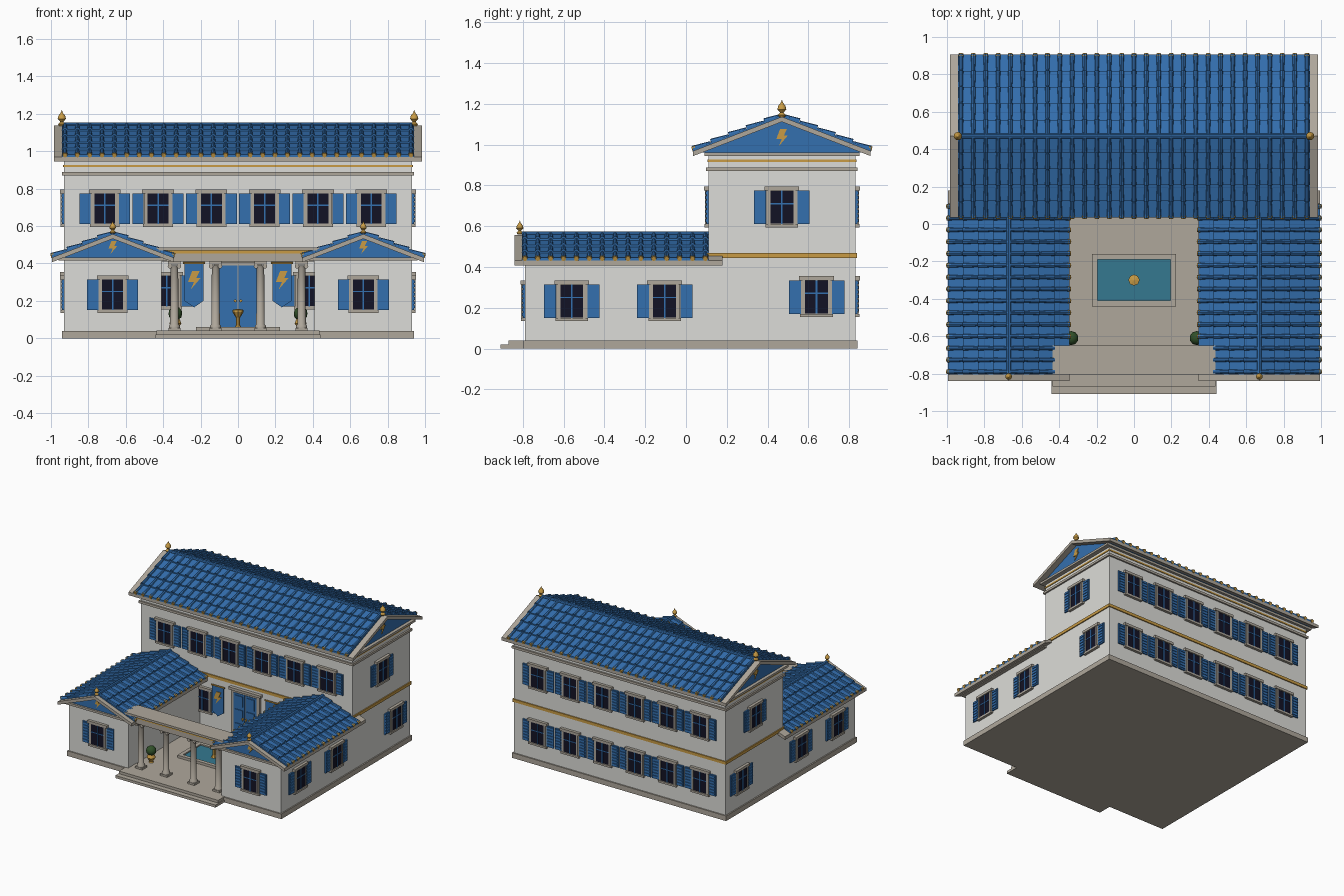
import bpy, bmesh, math
from mathutils import Matrix, Vector

old = bpy.data.objects.get("Cube")
if old:
    bpy.data.objects.remove(old)


def material(name, rgb):
    m = bpy.data.materials.new(name)
    m.use_nodes = True
    m.diffuse_color = (*rgb, 1)
    m.node_tree.nodes["Principled BSDF"].inputs["Base Color"].default_value = (*rgb, 1)
    return m


MATS = [material(*c) for c in (
    ("plaster", (.72, .72, .69)), ("stone", (.43, .39, .33)), ("blue", (.034, .16, .43)),
    ("dark_glass", (.006, .006, .018)), ("gold", (.58, .33, .06)),
    ("water", (.035, .19, .28)), ("leaf_green", (.03, .08, .022)))]
WALL, STONE, BLUE, GLASS, GOLD, WATER, LEAF = range(7)


# Mesh helpers
def paint(verts, mat):
    for f in {f for v in verts for f in v.link_faces}:
        f.material_index = mat


def box(bm, lo, hi, mat):
    lo, hi = Vector(lo), Vector(hi)
    m = Matrix.Translation((lo + hi) / 2) @ Matrix.Diagonal((*(hi - lo), 1))
    paint(bmesh.ops.create_cube(bm, size=1, matrix=m)["verts"], mat)


def rod(bm, a, b, r1, r2, mat, sides=8, caps=True):
    a, b = Vector(a), Vector(b)
    m = Matrix.Translation((a + b) / 2) @ (b - a).to_track_quat("Z", "Y").to_matrix().to_4x4()
    paint(bmesh.ops.create_cone(bm, cap_ends=caps, segments=sides, radius1=r1, radius2=r2,
                                depth=(b - a).length, matrix=m)["verts"], mat)


def lathe(bm, profile, mat, loc=(0, 0, 0), size=1, sides=16):
    x, y, z = loc
    for (r0, z0), (r1, z1) in zip(profile, profile[1:]):
        rod(bm, (x, y, z + z0 * size), (x, y, z + z1 * size), r0 * size, r1 * size, mat, sides, False)


def prism(bm, pts, u0, u1, place, mat):
    rings = [[bm.verts.new(place(u, v, z)) for v, z in pts] for u in (u0, u1)]
    faces = [bm.faces.new(r) for r in rings]
    n = len(pts)
    for i in range(n):
        j = (i + 1) % n
        faces.append(bm.faces.new((rings[0][i], rings[0][j], rings[1][j], rings[1][i])))
    for f in faces:
        f.material_index = mat


def finish(name, bm, smooth=False):
    bmesh.ops.remove_doubles(bm, verts=bm.verts, dist=1e-5)
    bmesh.ops.recalc_face_normals(bm, faces=bm.faces)
    if smooth:
        for f in bm.faces:
            f.smooth = True
        for e in bm.edges:
            e.smooth = e.calc_face_angle(0) < .7
    me = bpy.data.meshes.new(name)
    bm.to_mesh(me)
    bm.free()
    for m in MATS:
        me.materials.append(m)
    return add(name, me)


def add(name, me, loc=(0, 0, 0), turn=0):
    ob = bpy.data.objects.new(name, me)
    ob.location, ob.rotation_euler.z = loc, math.radians(turn)
    bpy.context.collection.objects.link(ob)
    return ob


def block(name, lo, hi, mat):
    bm = bmesh.new()
    box(bm, lo, hi, mat)
    return finish(name, bm)


# Tiled gable roof: u runs along the ridge, v across it
SLOPE = .386


def roof(name, place, slab, tiles, half, apex, rows, ribs, gable):
    def top(v):
        return apex - SLOPE * abs(v)
    bm = bmesh.new()
    prism(bm, [(-half, top(half)), (0, apex), (half, top(half)), (half, top(half) - .025),
               (0, apex - .025), (-half, top(half) - .025)], *slab, place, STONE)
    w, base = half * .91, top(half * .91) - .022
    prism(bm, [(-w, base), (w, base), (0, apex - .02)], *gable, place, BLUE)
    for s in (-1, 1):
        for r in range(rows):
            v0, v1 = half * r / rows, half * (r + 1) / rows
            prism(bm, [(s * v0, top(v0)), (s * v0, top(v0) + .005), (s * v1, top(v1) + .014),
                       (s * v1, top(v1))], *tiles, place, BLUE)
            for i in range(ribs):
                u = tiles[0] + .015 + (tiles[1] - tiles[0] - .03) * i / (ribs - 1)
                rod(bm, place(u, s * v0, top(v0) + .006), place(u, s * v1, top(v1) + .013),
                    .009, .013, BLUE)
                if r == rows - 1:
                    a = place(u, s * (half - .01), top(half) + .014)
                    b = place(u, s * (half + .006), top(half) + .009)
                    rod(bm, a, b, .015, .012, GOLD)
    rod(bm, place(tiles[0], 0, apex + .005), place(tiles[1], 0, apex + .005), .013, .013, BLUE)
    finish(name, bm)


BOLT = [(-.1, .5), (.3, .5), (.12, .12), (.35, .12), (-.18, -.5), (0, -.08), (-.32, -.08)]


def bolt(name, loc, turn, size):
    bm = bmesh.new()
    prism(bm, [(x * size, z * size) for x, z in BOLT], 0, -.006, lambda u, v, z: (v, u, z), GOLD)
    ob = finish(name, bm)
    ob.location, ob.rotation_euler.z = loc, math.radians(turn)


FINIAL = [(.014, 0), (.02, .01), (.008, .022), (.022, .038), (.018, .055), (.006, .07), (0, .085)]


def finial(name, loc, size):
    bm = bmesh.new()
    lathe(bm, FINIAL, GOLD, loc, size, 12)
    finish(name, bm, True)


# Main block, base and steps
block("plinth", (-.94, -.8, 0), (.94, .84, .04), STONE)
block("lower_step", (-.44, -.91, 0), (.44, -.7, .02), STONE)
block("upper_step", (-.435, -.87, .02), (.435, -.7, .041), STONE)
block("main_walls", (-.93, .11, .03), (.93, .83, .96), WALL)
block("string_course", (-.938, .102, .445), (.938, .838, .468), GOLD)
block("frieze_moulding", (-.942, .098, .87), (.942, .842, .888), STONE)
block("frieze_gold_band", (-.935, .105, .915), (.935, .835, .927), GOLD)
block("main_cornice", (-.965, .09, .945), (.965, .85, .962), STONE)
roof("main_roof", lambda u, v, z: (u, .47 + v, z), (-.985, .985), (-.94, .94),
     .435, 1.137, 5, 29, (-.94, .94))

# Wings, finials and gable emblems
for side, s in (("left", 1), ("right", -1)):
    xs = sorted((s * .41, s * .93))
    block(side + "_wing_walls", (xs[0], -.79, .03), (xs[1], .12, .425), WALL)
    block(side + "_wing_cornice", (xs[0] - .03, -.815, .415), (xs[1] + .03, .12, .432), STONE)
    roof(side + "_wing_roof", lambda u, v, z: (s * .67 + v, u, z), (-.84, .18), (-.805, .11),
         .325, .557, 4, 15, (-.8, .11))
    bolt(side + "_wing_emblem", (s * .67, -.8, .485), 0, .07)
    bolt(side + "_gable_emblem", (s * .94, .47, 1.035), 90 * s, .085)
    finial(side + "_wing_finial", (s * .67, -.815, .56), .8)
    finial(side + "_main_finial", (s * .942, .47, 1.135), 1)

# Window with lintel, sill, glazing bars and slatted shutters
bm = bmesh.new()
box(bm, (-.076, -.012, -.09), (.076, .01, .09), STONE)
box(bm, (-.06, -.014, -.082), (.06, 0, .078), GLASS)
box(bm, (-.085, -.022, .08), (.085, .01, .1), STONE)
box(bm, (-.08, -.02, -.1), (.08, .01, -.085), STONE)
for x in (-.062, 0, .062):
    w = .004 if x == 0 else .006
    box(bm, (x - w, -.018, -.084), (x + w, 0, .08), STONE if x else BLUE)
box(bm, (-.058, -.017, .012), (.058, 0, .019), BLUE)
for s in (-1, 1):
    a, b = sorted((s * .077, s * .136))
    box(bm, (a, -.01, -.085), (b, .005, .08), BLUE)
    for i in range(7):
        z = -.074 + i * .0225
        box(bm, (a + .006, -.015, z), (b - .006, 0, z + .014), BLUE)
first = finish("window", bm)
win = first.data
bpy.data.objects.remove(first)
for i in range(6):
    x = -.7125 + i * .285
    add("front_upper_window", win, (x, .11, .695))
    for z in (.255, .695):
        add("back_window", win, (x, .83, z), 180)
for s in (-1, 1):
    add("wing_front_window", win, (s * .67, -.79, .235))
    add("courtyard_window", win, (s * .38, .11, .255))
    for y, z in ((-.56, .235), (-.105, .235), (.64, .255), (.47, .695)):
        add("side_window", win, (s * .93, y, z), 90 * s)

# Double door
bm = bmesh.new()
box(bm, (-.125, .092, .04), (.125, .12, .415), STONE)
box(bm, (-.14, .082, .405), (.14, .12, .425), STONE)
for s in (-1, 1):
    a, b = sorted((s * .003, s * .1))
    box(bm, (a, .088, .042), (b, .11, .39), BLUE)
    for z in (.07, .18, .29):
        box(bm, (a + .015, .082, z), (b - .015, .1, z + .085), BLUE)
    rod(bm, (s * .015, .09, .2), (s * .015, .072, .2), .008, .008, GOLD)
finish("front_door", bm)

# Hanging banners
for side, s in (("left", 1), ("right", -1)):
    bm = bmesh.new()
    x = s * .235
    prism(bm, [(x - .05, .4), (x + .05, .4), (x + .05, .2), (x, .165), (x - .05, .2)],
          .082, .088, lambda u, v, z: (v, u, z), BLUE)
    rod(bm, (x - .058, .085, .402), (x + .058, .085, .402), .006, .006, GOLD)
    finish(side + "_banner", bm)
    bolt(side + "_banner_emblem", (x, .082, .31), 0, .1)

# Portico: columns and entablature
for x in (-.34, -.12, .12, .34):
    bm = bmesh.new()
    box(bm, (x - .032, -.762, .04), (x + .032, -.698, .055), STONE)
    lathe(bm, [(.03, .055), (.03, .066), (.023, .075), (.02, .375), (.027, .39)], STONE, (x, -.73, 0))
    box(bm, (x - .033, -.763, .395), (x + .033, -.697, .412), STONE)
    for s in (-1, 1):
        rod(bm, (x + s * .024, -.758, .385), (x + s * .024, -.702, .385), .012, .012, STONE, 12)
    finish("portico_column", bm, True)
block("portico_beam", (-.42, -.785, .41), (.42, -.665, .47), STONE)
block("portico_beam_gold_band", (-.425, -.79, .452), (.425, -.66, .468), GOLD)
block("portico_cap", (-.437, -.805, .468), (.437, -.65, .485), STONE)

# Courtyard pool and fountain
bm = bmesh.new()
for s in (-1, 1):
    a, b = sorted((s * .195, s * .225))
    box(bm, (a, -.44, .035), (b, -.16, .06), STONE)
    a, b = sorted((s * .11, s * .14))
    box(bm, (-.195, a - .3, .035), (.195, b - .3, .06), STONE)
finish("pool_rim", bm)
block("pool_water", (-.195, -.41, .038), (.195, -.19, .05), WATER)
bm = bmesh.new()
lathe(bm, [(.022, .05), (.011, .07), (.011, .11), (.03, .14), (.03, .152), (0, .158)],
      GOLD, (0, -.3, 0), 1, 8)
finish("fountain", bm)

# Potted shrubs
for side, s in (("left", 1), ("right", -1)):
    bm = bmesh.new()
    lathe(bm, [(.018, .04), (.014, .05), (.032, .08), (.022, .105), (.028, .115), (0, .112)],
          GOLD, (s * .335, -.61, 0))
    bush = Matrix.Translation((s * .335, -.61, .132))
    paint(bmesh.ops.create_icosphere(bm, subdivisions=2, radius=.038, matrix=bush)["verts"], LEAF)
    finish(side + "_potted_shrub", bm, True)
